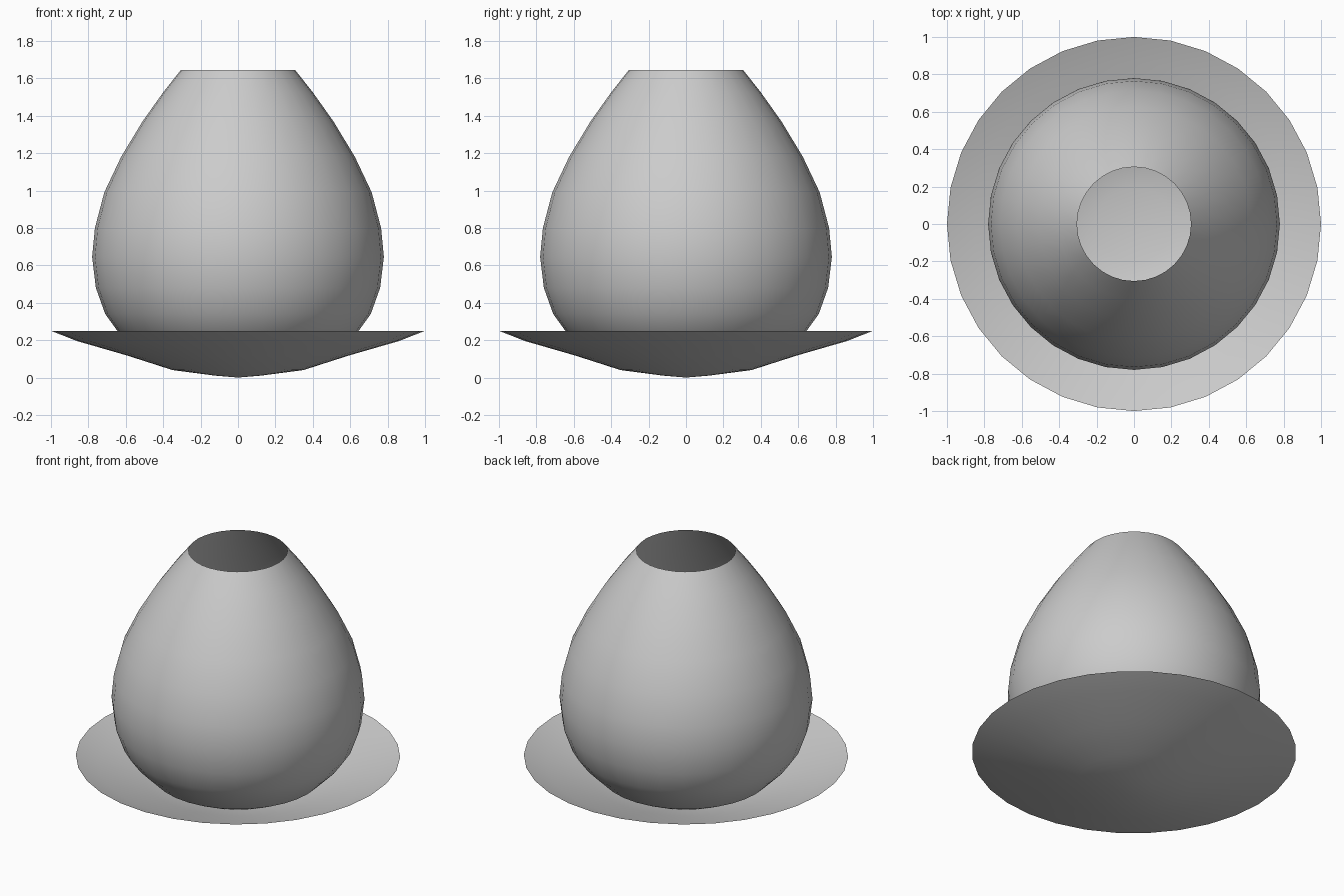
import bpy, bmesh, math

if "Cube" in bpy.data.objects:
    bpy.data.objects.remove(bpy.data.objects["Cube"])

SIDES = 32


def lathe(name, profile):
    """Spin a (radius, height) profile, starting on the axis, around z."""
    bm = bmesh.new()
    pole = bm.verts.new((0, 0, profile[0][1]))
    rings = []
    for r, z in profile[1:]:
        rings.append([bm.verts.new((r * math.cos(2 * math.pi * i / SIDES),
                                    r * math.sin(2 * math.pi * i / SIDES), z))
                      for i in range(SIDES)])
    for i in range(SIDES):
        j = (i + 1) % SIDES
        bm.faces.new((pole, rings[0][j], rings[0][i]))
        for low, high in zip(rings, rings[1:]):
            bm.faces.new((low[i], low[j], high[j], high[i]))
    for f in bm.faces:
        f.smooth = True
    mesh = bpy.data.meshes.new(name)
    bm.to_mesh(mesh)
    bm.free()
    obj = bpy.data.objects.new(name, mesh)
    bpy.context.collection.objects.link(obj)
    return obj


# Shallow dish
lathe("saucer", [(0, 0), (0.12, 0.01), (0.35, 0.04), (0.59, 0.117),
                 (0.86, 0.195), (1.0, 0.25)])

# Thin-walled, open-topped vessel with a rounded bottom
lathe("pot", [(0, 0.02), (0.2, 0.03), (0.38, 0.06), (0.53, 0.135),
              (0.645, 0.25), (0.71, 0.34), (0.76, 0.48), (0.78, 0.645),
              (0.765, 0.80), (0.715, 0.99), (0.625, 1.18), (0.51, 1.37),
              (0.40, 1.525), (0.305, 1.645)])
